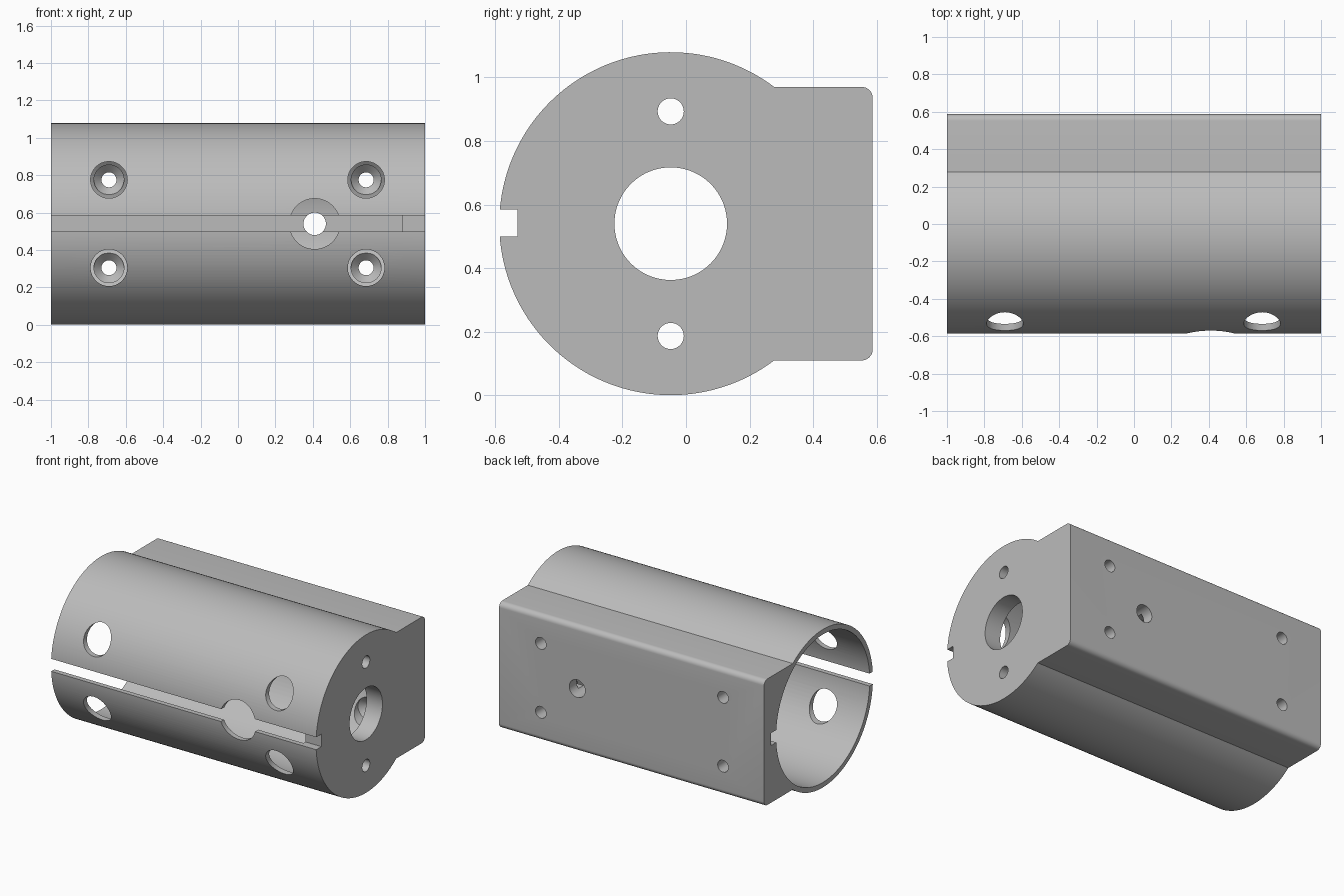
import bpy, bmesh, math
from mathutils import Vector

if "Cube" in bpy.data.objects:
    bpy.data.objects.remove(bpy.data.objects["Cube"], do_unlink=True)

R, CY, CZ = 0.539, -0.048, 0.54      # barrel radius and axis
BACK, HALF = 0.587, 0.43             # mounting block rear face and half height
FILLET = 0.035
END = 0.88                           # inner face of the end wall

grey = bpy.data.materials.new("light grey")
grey.use_nodes = True
grey.diffuse_color = (0.5, 0.5, 0.5, 1)
grey.node_tree.nodes["Principled BSDF"].inputs["Base Color"].default_value = (0.5, 0.5, 0.5, 1)


def make_object(name, bm):
    bmesh.ops.recalc_face_normals(bm, faces=bm.faces)
    mesh = bpy.data.meshes.new(name)
    bm.to_mesh(mesh)
    bm.free()
    mesh.materials.append(grey)
    obj = bpy.data.objects.new(name, mesh)
    bpy.context.collection.objects.link(obj)
    return obj


def arc(cy, cz, r, start, end, steps):
    angles = [math.radians(start + (end - start) * i / steps) for i in range(steps + 1)]
    return [(cy + r * math.cos(a), cz + r * math.sin(a)) for a in angles]


def lathe(name, axis, centre, profile, steps=64):
    """Solid of revolution along X or Y from (position, radius) pairs."""
    bm = bmesh.new()
    rings = []
    for pos, r in profile:
        ring = []
        for i in range(steps):
            a = math.tau * i / steps
            u, v = r * math.cos(a), r * math.sin(a)
            offset = Vector((pos, u, v)) if axis == "X" else Vector((u, pos, v))
            ring.append(bm.verts.new(Vector(centre) + offset))
        rings.append(ring)
    for a, b in zip(rings, rings[1:]):
        for i in range(steps):
            j = (i + 1) % steps
            bm.faces.new((a[i], a[j], b[j], b[i]))
    bm.faces.new(rings[0])
    bm.faces.new(rings[-1])
    return make_object(name, bm)


def box(name, x0, x1, y0, y1, z0, z1):
    bm = bmesh.new()
    bmesh.ops.create_cube(bm, size=1)
    for v in bm.verts:
        v.co = (x1 if v.co.x > 0 else x0, y1 if v.co.y > 0 else y0, z1 if v.co.z > 0 else z0)
    return make_object(name, bm)


# Housing: round barrel merged with a filleted block, extruded along X
join = math.degrees(math.asin(HALF / R))
outline = arc(CY, CZ, R, join, 360 - join, 128)
outline += arc(BACK - FILLET, CZ - HALF + FILLET, FILLET, -90, 0, 8)
outline += arc(BACK - FILLET, CZ + HALF - FILLET, FILLET, 0, 90, 8)
bm = bmesh.new()
face = bm.faces.new([bm.verts.new((-1, y, z)) for y, z in outline])
extruded = bmesh.ops.extrude_face_region(bm, geom=[face], use_keep_orig=True)
for item in extruded["geom"]:
    if isinstance(item, bmesh.types.BMVert):
        item.co.x = 1
housing = make_object("housing", bm)

# Main bore, with a smaller opening through the end wall
cutters = [lathe("bore_cutter", "X", (0, CY, CZ),
                 [(-1.1, 0.505), (END, 0.505), (END, 0.177), (1.1, 0.177)], 128)]

# Front slot and matching keyway in the block
cutters.append(box("slot_cutter", -1.1, 1.1, -0.7, -0.53, 0.5, 0.585))
cutters.append(box("keyway_cutter", -1.1, END, 0, 0.51, 0.5, 0.585))

# Access holes in the front with countersunk screw holes behind
for x in (-0.69, 0.685):
    for dz in (-0.235, 0.235):
        cutters.append(lathe("screw_cutter", "Y", (x, 0, CZ + dz),
                             [(-0.7, 0.098), (0, 0.098), (0, 0.08), (0.43, 0.08),
                              (0.47, 0.04), (0.7, 0.04)]))

# Wide opening in the slot and the hole behind it
cutters.append(lathe("centre_hole_cutter", "Y", (0.41, 0, CZ),
                     [(-0.7, 0.135), (0, 0.135), (0, 0.06), (0.7, 0.06)]))

# Two small holes in the end wall
for dz in (-0.353, 0.353):
    cutters.append(lathe("end_hole_cutter", "X", (0, CY, CZ + dz), [(0.7, 0.041), (1.1, 0.041)]))

bpy.ops.object.select_all(action="DESELECT")
bpy.context.view_layer.objects.active = housing
housing.select_set(True)
for cutter in cutters:
    cutter.hide_render = True
    mod = housing.modifiers.new("cut", "BOOLEAN")
    mod.operation = "DIFFERENCE"
    mod.solver = "EXACT"
    mod.object = cutter
    bpy.ops.object.modifier_apply(modifier=mod.name)
    bpy.data.objects.remove(cutter, do_unlink=True)

bpy.ops.object.shade_smooth_by_angle(angle=math.radians(25))
